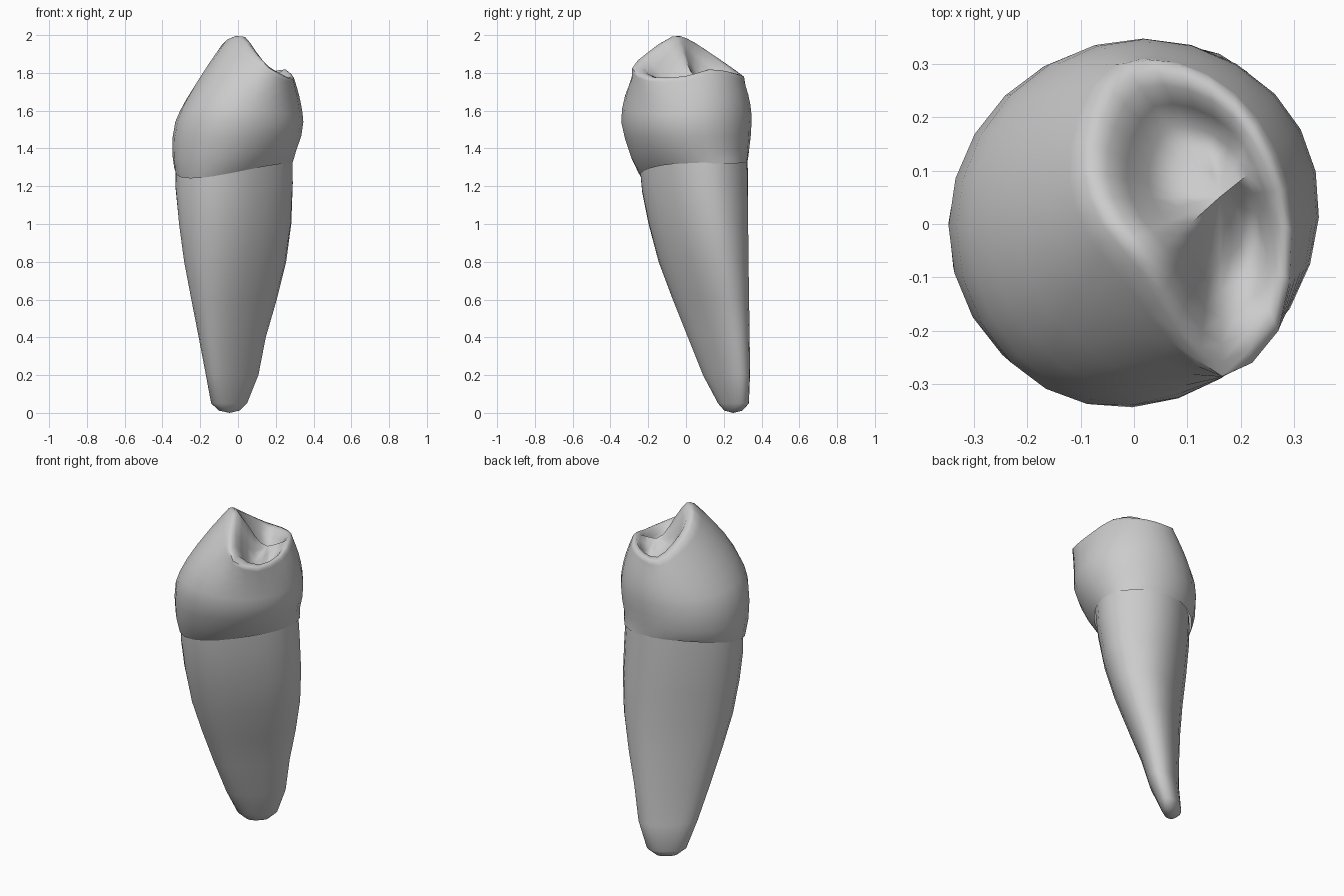
import bpy, bmesh
from math import pi, sin, cos, sqrt, copysign
from mathutils import Vector

cube = bpy.data.objects.get("Cube")
if cube:
    bpy.data.objects.remove(cube)

SIDES = 24

enamel = bpy.data.materials.new("light grey")
enamel.use_nodes = True
grey = (0.6, 0.6, 0.6, 1)
enamel.diffuse_color = grey
enamel.node_tree.nodes["Principled BSDF"].inputs["Base Color"].default_value = grey


def fit(value, values, low, high):
    """Map a value from the spread of values to the range low to high."""
    a, b = min(values), max(values)
    return low + (high - low) * (value - a) / (b - a)


def oval(z, x0, x1, y0, y1, skew, tilt, power=1.0, lean=0.0):
    """Diagonal oval filling the x and y range; tilt follows the gum line,
    a power under 1 flattens the long sides, lean makes one side fuller."""
    xs, ys = [], []
    for i in range(SIDES):
        t = 2 * pi * i / SIDES - pi / 4
        u = sqrt(1 + skew) * copysign(abs(cos(t)) ** power, cos(t))
        v = sqrt(1 - skew) * copysign(abs(sin(t)) ** power, sin(t))
        v *= 1 + copysign(lean, v)
        xs.append(u - v)
        ys.append(u + v)
    ring = []
    for px, py in zip(xs, ys):
        x, y = fit(px, xs, x0, x1), fit(py, ys, y0, y1)
        ring.append(Vector((x, y, z + tilt * (0.08 * x + 0.1 * y - 0.4 * x * y))))
    return ring


def loft(name, rings, start=None, end=None):
    """Skin a stack of rings, closing either end with a fan to a point."""
    bm = bmesh.new()
    rows = [[bm.verts.new(p) for p in r] for r in rings]
    for a, b in zip(rows, rows[1:]):
        for i in range(SIDES):
            j = (i + 1) % SIDES
            bm.faces.new((a[i], a[j], b[j], b[i]))
    for tip, row in ((start, rows[0]), (end, rows[-1])):
        if tip:
            v = bm.verts.new(tip)
            for i in range(SIDES):
                bm.faces.new((row[i], row[(i + 1) % SIDES], v))
    bmesh.ops.recalc_face_normals(bm, faces=bm.faces)
    mesh = bpy.data.meshes.new(name)
    bm.to_mesh(mesh)
    bm.free()
    mesh.materials.append(enamel)
    obj = bpy.data.objects.new(name, mesh)
    bpy.context.collection.objects.link(obj)
    bpy.ops.object.select_all(action='DESELECT')
    obj.select_set(True)
    bpy.context.view_layer.objects.active = obj
    bpy.ops.object.shade_smooth_by_angle(angle=1.2)


# Root: flattened diagonal ovals leaning back to a blunt tip
root_rows = [
    (0.012, -0.1, 0.008, 0.203, 0.298, 0.5, 0),
    (0.05, -0.142, 0.048, 0.17, 0.333, 0.58, 0),
    (0.2, -0.17, 0.108, 0.09, 0.339, 0.62, 0),
    (0.4, -0.208, 0.147, 0.01, 0.337, 0.6, 0),
    (0.6, -0.247, 0.205, -0.07, 0.334, 0.53, 0),
    (0.8, -0.285, 0.255, -0.145, 0.331, 0.45, 0),
    (1.0, -0.312, 0.282, -0.198, 0.329, 0.35, 0),
    (1.2, -0.33, 0.29, -0.232, 0.328, 0.26, 0.7),
    (1.325, -0.33, 0.289, -0.243, 0.326, 0.22, 1),
]
loft("root", [oval(*r, power=0.88, lean=0.05) for r in root_rows],
     start=(-0.045, 0.25, 0))

# Crown walls: bulge up from the gum line
crown_rows = [
    (1.3, -0.33, 0.288, -0.241, 0.326, 0.22, 1),
    (1.318, -0.337, 0.294, -0.252, 0.329, 0.18, 1),
    (1.38, -0.347, 0.31, -0.292, 0.335, 0.12, 0.6),
    (1.46, -0.347, 0.335, -0.323, 0.343, 0.08, 0.2),
    (1.54, -0.332, 0.346, -0.343, 0.347, 0.06, 0),
]
crown = [oval(*r, lean=-0.06) for r in crown_rows]

# Biting edge: tall cusp on one side, low lip and small cusp on the other
edge = [Vector(p) for p in (
    (0.295, -0.01, 1.775), (0.26, 0.13, 1.81), (0.19, 0.235, 1.80),
    (0.09, 0.295, 1.785), (-0.02, 0.3, 1.785), (-0.08, 0.21, 1.85),
    (-0.095, 0.10, 1.92), (-0.06, 0.0, 1.975), (0.01, -0.085, 1.985),
    (0.08, -0.2, 1.91), (0.165, -0.285, 1.825), (0.27, -0.2, 1.77))]
rim = []
for i, p in enumerate(edge):
    q, before, after = edge[(i + 1) % 12], edge[i - 1], edge[(i + 2) % 12]
    rim += [p, (p + q) * 0.5625 - (before + after) * 0.0625]

# Shoulders: curve each wall over to the biting edge, flatter on the cusp side
shoulder = crown[-1]
for t in (0.2, 0.4, 0.6, 0.8, 0.93):
    ring = []
    for p, q in zip(shoulder, rim):
        flat = max(0, -p.x) / 0.34
        c = Vector((p.x * (0.98 - 0.11 * flat), p.y * (1.01 - 0.08 * flat),
                    p.z + (0.47 - 0.15 * flat) * (q.z - p.z)))
        ring.append(p * (1 - t) ** 2 + c * 2 * t * (1 - t) + q * t * t)
    crown.append(ring)
crown.append(rim)

# Basin: a rounded lip, then two hollows parted by a ridge between the cusps
floor = Vector((0.16, 0.05, 1.785))
for f in (0.08, 0.18, 0.32, 0.48, 0.65, 0.82):
    ring = []
    for i, p in enumerate(rim):
        q = p.lerp(floor, f)
        ridge = max(0, 1 - abs(i - 16) / 3, 1 - abs(i - 2) / 3)
        g = max(0, f - 0.13) / 0.87
        q.z = p.z + (floor.z - p.z) * g * g * (3 - 2 * g)
        q.z -= 0.085 * sin(pi * g) ** 2 * (1 - ridge)
        q.z += 0.012 * max(0, 1 - abs(f - 0.13) / 0.13)
        ring.append(q)
    crown.append(ring)
loft("crown", crown, end=floor)
